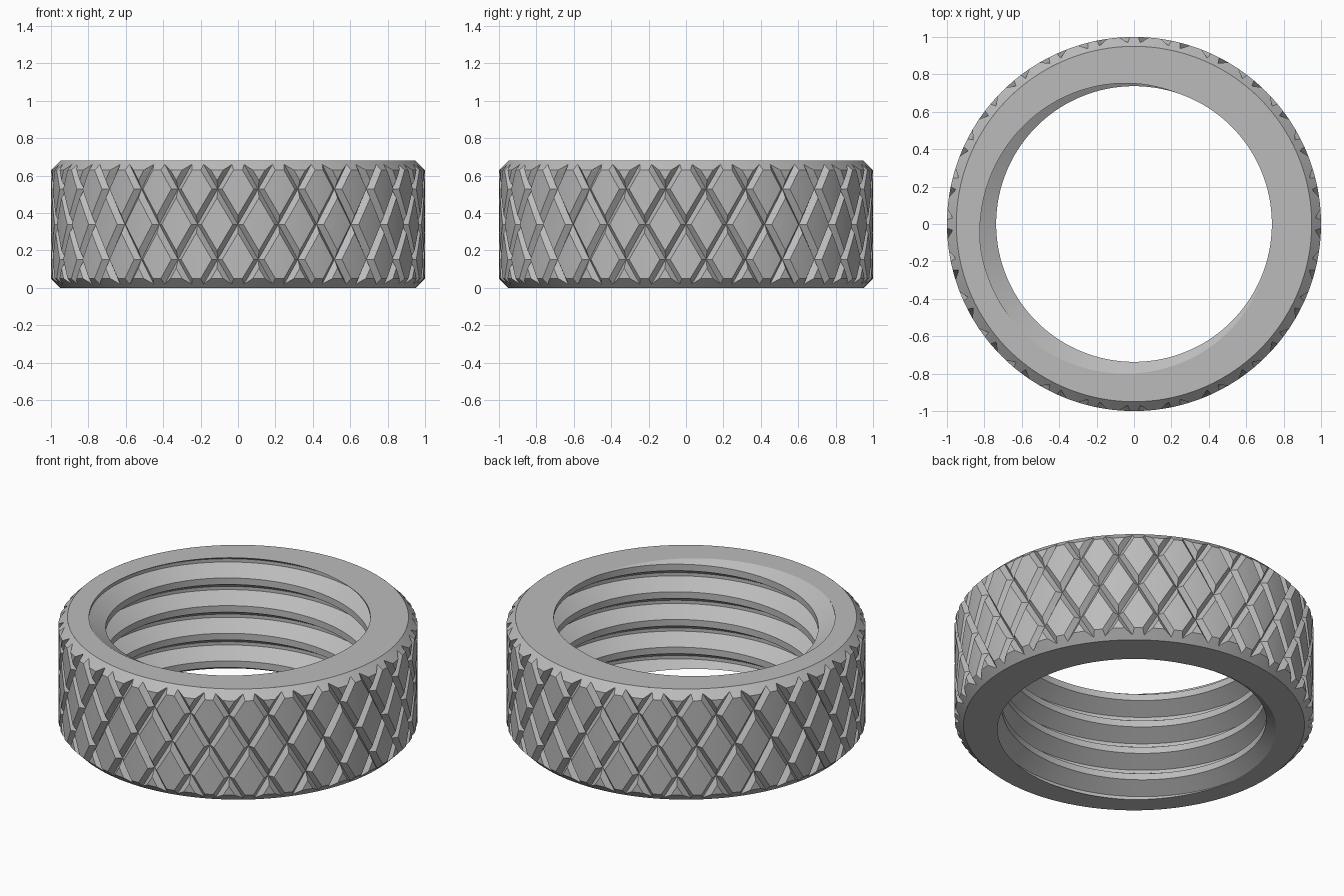
import bpy, bmesh
from math import pi, sin, cos, radians
from mathutils import Vector

cube = bpy.data.objects.get("Cube")
if cube:
    bpy.data.objects.remove(cube, do_unlink=True)

H = 0.68                      # ring height
MID = H / 2
N = 28                        # knurl diamonds around
Q = pi / N                    # half a diamond, as an angle
SLOPE = 0.188 / Q             # rise of the knurl grooves
GW, GD = 0.028, 0.03          # groove half width and depth
BEVEL = 0.05                  # outer edge chamfer
C = MID - BEVEL
PITCH, ROOT_R, CREST_R = 0.17, 0.83, 0.737
ROOT_W, SLOPE_W = 0.01, 0.065  # thread half widths at root and crest
START = radians(210)          # where the thread root meets the top


def wrap(a, period):
    return (a + period / 2) % period - period / 2


def polar(r, a, z):
    return (r * cos(a), r * sin(a), z)


def knurl_radius(a, z):
    depth = max(0, z - C)
    for sign in (-1, 1):
        off = abs(wrap(a + sign * z / SLOPE, 2 * Q))
        depth = max(depth, GD * (1 - off / GW))
    return 1 - depth


def thread_radius(z, root):
    off = abs(wrap(z - root, PITCH))
    t = (off - ROOT_W) / (SLOPE_W - ROOT_W)
    return ROOT_R + (CREST_R - ROOT_R) * min(1, max(0, t))


# Quarter of one knurl diamond column, laid flat and cut along every crease
tile = bmesh.new()
tile.faces.new([tile.verts.new(p) for p in
                ((0, 0, 0), (Q, 0, 0), (Q, MID, 0), (0, MID, 0))])


def cut(kx, kz, k):
    """Cut the tile along kx * angle + kz * height = k."""
    n = Vector((kx, kz, 0))
    bmesh.ops.bisect_plane(tile, geom=tile.verts[:] + tile.edges[:] + tile.faces[:],
                           dist=1e-6, plane_co=n * (k / n.length_squared),
                           plane_no=n.normalized())


for k in (-GW, 0, GW, GW - 2 * Q):
    cut(1, -1 / SLOPE, k)
for k in (GW, 2 * Q - GW, 2 * Q, 2 * Q + GW):
    cut(1, 1 / SLOPE, k)
for k in (Q * SLOPE, C):
    cut(0, 1, k)
for k in (Q / 3, 2 * Q / 3):
    cut(1, 0, k)
for s in (-GD / GW, GD / GW):
    cut(s, 1 + s / SLOPE, C + GD + 2 * Q * s)

# Knurled outside: mirror the tile and repeat it around
bm = bmesh.new()
for i in range(N):
    for sx in (-1, 1):
        for sz in (-1, 1):
            for f in tile.faces:
                vs = [bm.verts.new(polar(knurl_radius(v.co.x, v.co.y),
                                         2 * Q * i + sx * v.co.x, MID + sz * v.co.y))
                      for v in f.verts]
                bm.faces.new(vs if sx * sz > 0 else vs[::-1])
tile.free()

# Threaded bore and flat ends, column by column
COLS = N * 6
columns = []
for j in range(COLS + 1):
    a = 2 * pi * j / COLS
    root = H + PITCH * (a - START) / (2 * pi)
    col = [polar(1 - BEVEL, a, 0)]
    for k in range(-6, 3):
        for off in (-SLOPE_W, -ROOT_W, ROOT_W, SLOPE_W):
            z = min(H, max(0, root + k * PITCH + off))
            col.append(polar(thread_radius(z, root), a, z))
    col.append(polar(1 - BEVEL, a, H))
    columns.append([bm.verts.new(p) for p in col])
for c, d in zip(columns, columns[1:]):
    for i in range(len(c) - 1):
        bm.faces.new((c[i], c[i + 1], d[i + 1], d[i]))
bmesh.ops.remove_doubles(bm, verts=bm.verts[:], dist=1e-5)

mesh = bpy.data.meshes.new("knurled_ring")
bm.to_mesh(mesh)
bm.free()
ring = bpy.data.objects.new("knurled_ring", mesh)
bpy.context.collection.objects.link(ring)

# Plain grey metal
grey = bpy.data.materials.new("plain_grey")
grey.use_nodes = True
color = (0.5, 0.5, 0.5, 1)
grey.diffuse_color = color
grey.node_tree.nodes["Principled BSDF"].inputs["Base Color"].default_value = color
mesh.materials.append(grey)

bpy.ops.object.select_all(action="DESELECT")
ring.select_set(True)
bpy.context.view_layer.objects.active = ring
bpy.ops.object.shade_smooth_by_angle(angle=radians(20))
